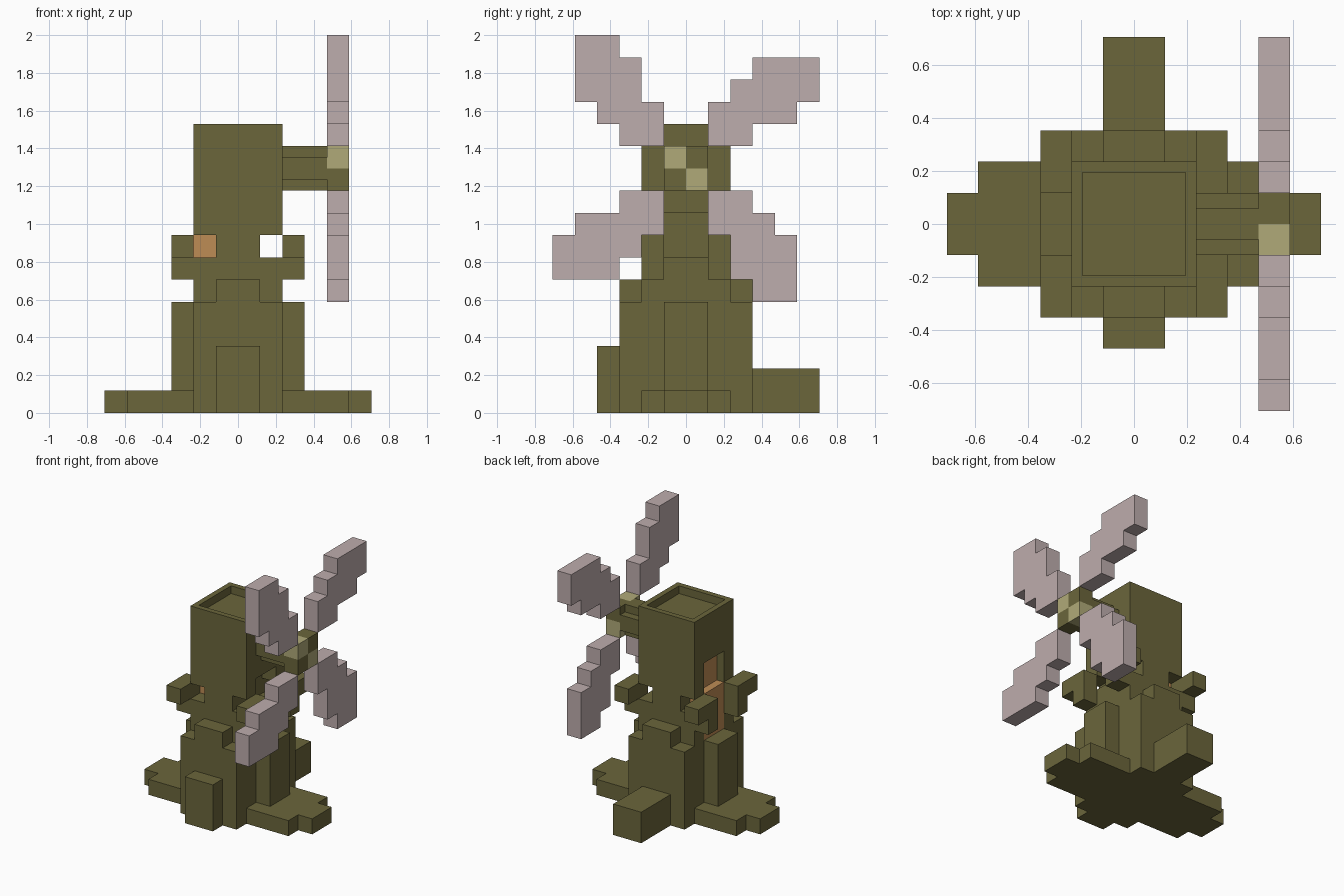
import bpy
import bmesh

U = 2 / 17  # size of one block

cube = bpy.data.objects.get("Cube")
if cube:
    bpy.data.objects.remove(cube, do_unlink=True)


def material(name, rgb):
    m = bpy.data.materials.new(name)
    m.use_nodes = True
    col = (*rgb, 1)
    m.diffuse_color = col
    bsdf = next(n for n in m.node_tree.nodes if n.type == 'BSDF_PRINCIPLED')
    bsdf.inputs["Base Color"].default_value = col
    bsdf.inputs["Roughness"].default_value = 0.9
    return m


OLIVE = material("olive", (0.147, 0.133, 0.044))
PINK = material("dusty pink", (0.515, 0.418, 0.418))
YELLOW = material("pale yellow", (0.434, 0.402, 0.19))
ORANGE = material("orange", (0.515, 0.262, 0.091))


def add_box(bm, x0, x1, y0, y1, z0, z1):
    verts = bmesh.ops.create_cube(bm, size=1)["verts"]
    for v in verts:
        v.co = ((x1 if v.co.x > 0 else x0) * U,
                (y1 if v.co.y > 0 else y0) * U,
                (z1 if v.co.z > 0 else z0) * U)
    return verts


def finish(name, bm, mat):
    me = bpy.data.meshes.new(name)
    bmesh.ops.recalc_face_normals(bm, faces=bm.faces)
    bm.to_mesh(me)
    bm.free()
    me.materials.append(mat)
    ob = bpy.data.objects.new(name, me)
    bpy.context.collection.objects.link(ob)
    return ob


def boxes(name, mat, *specs):
    bm = bmesh.new()
    for s in specs:
        add_box(bm, *s)
    return finish(name, bm, mat)


# Stepped feet on both sides, doorway in front, tail block behind
boxes("right_foot", OLIVE, (-5, -2, -2, 2, 0, 1), (-6, -5, -1, 1, 0, 1))
boxes("left_foot", OLIVE, (2, 5, -2, 2, 0, 1), (5, 6, -1, 1, 0, 1))
boxes("front_door", OLIVE, (-1, 1, -4, -3, 0, 3))
boxes("back_block", OLIVE, (-1, 1, 3, 6, 0, 2))

# Lower body with side and end buttresses
boxes("lower_body", OLIVE, (-2, 2, -3, 3, 0, 5))
for side, x in (("right", -3), ("left", 2)):
    boxes(side + "_buttress", OLIVE, (x, x + 1, -1, 1, 0, 5))
for end, y in (("front", -3), ("back", 2)):
    boxes(end + "_shoulder", OLIVE, (-1, 1, y, y + 1, 5, 6))

# Waist, leaving a channel on the right side for the glowing flow
boxes("waist", OLIVE, (-1, 2, -2, 2, 5, 7),
      (-2, -1, -2, -1, 5, 7), (-2, -1, 1, 2, 5, 7))
boxes("neck", OLIVE, (-1, 1, -2, 2, 7, 8))
boxes("glowing_flow", ORANGE, (-2, -1, -1, 1, 5, 8),
      (-1.5, -1, -1, 1, 8, 10))

# Corner claws on brackets
for sx in (-1, 1):
    for sy in (-1, 1):
        name = ("left" if sx > 0 else "right") + ("_back" if sy > 0 else "_front")
        x0, x1 = sorted((2 * sx, 3 * sx))
        y0, y1, y2 = sy, 2 * sy, 3 * sy
        boxes(name + "_claw", OLIVE,
              (x0, x1, min(y0, y1), max(y0, y1), 6, 7),
              (x0, x1, min(y0, y2), max(y0, y2), 7, 8))

# Tower walls around a slot in each side
boxes("tower_walls", OLIVE, (-1, 1, -2, 2, 8, 10),
      (-2, -1, -2, -1, 8, 10), (-2, -1, 1, 2, 8, 10),
      (1, 2, -2, -1, 8, 10), (1, 2, 1, 2, 8, 10), (1, 2, -1, 1, 9, 10))

# Tower top with a sunken roof
bm = bmesh.new()
add_box(bm, -2, 2, -2, 2, 10, 13)
bm.normal_update()
roof = max(bm.faces, key=lambda f: f.calc_center_median().z)
bmesh.ops.inset_region(bm, faces=[roof], thickness=0.5 * U)
walls = bmesh.ops.extrude_discrete_faces(bm, faces=[roof])["faces"]
for v in walls[0].verts:
    v.co.z -= 0.5 * U
finish("tower_top", bm, OLIVE)

# Axle with a plus-shaped section, and a chequered hub
boxes("axle", OLIVE, (2, 4, -0.5, 0.5, 10, 12), (2, 4, -1, 1, 10.5, 11.5))
boxes("hub_dark", OLIVE, (4, 5, 0, 1, 11, 12), (4, 5, -1, 0, 10, 11))
boxes("hub_light", YELLOW, (4, 5, -1, 0, 11, 12), (4, 5, 0, 1, 10, 11))

# Four blades as stepped columns (y0, y1, z0, z1); the lower two are the
# upper two turned half a turn about the hub
tall = [(-5, -4, 14, 17), (-4, -3, 13, 17), (-3, -2, 12, 16), (-2, -1, 12, 14)]
wide = [(1, 2, 12, 14), (2, 3, 12, 15), (3, 5, 13, 16), (5, 6, 14, 16)]


def blade(name, cols):
    boxes(name, PINK, *[(4, 5, *c) for c in cols])


def half_turn(cols):
    return [(-y1, -y0, 22 - z1, 22 - z0) for y0, y1, z0, z1 in cols]


blade("upper_front_blade", tall)
blade("upper_back_blade", wide)
blade("lower_back_blade", half_turn(tall))
blade("lower_front_blade", half_turn(wide))
